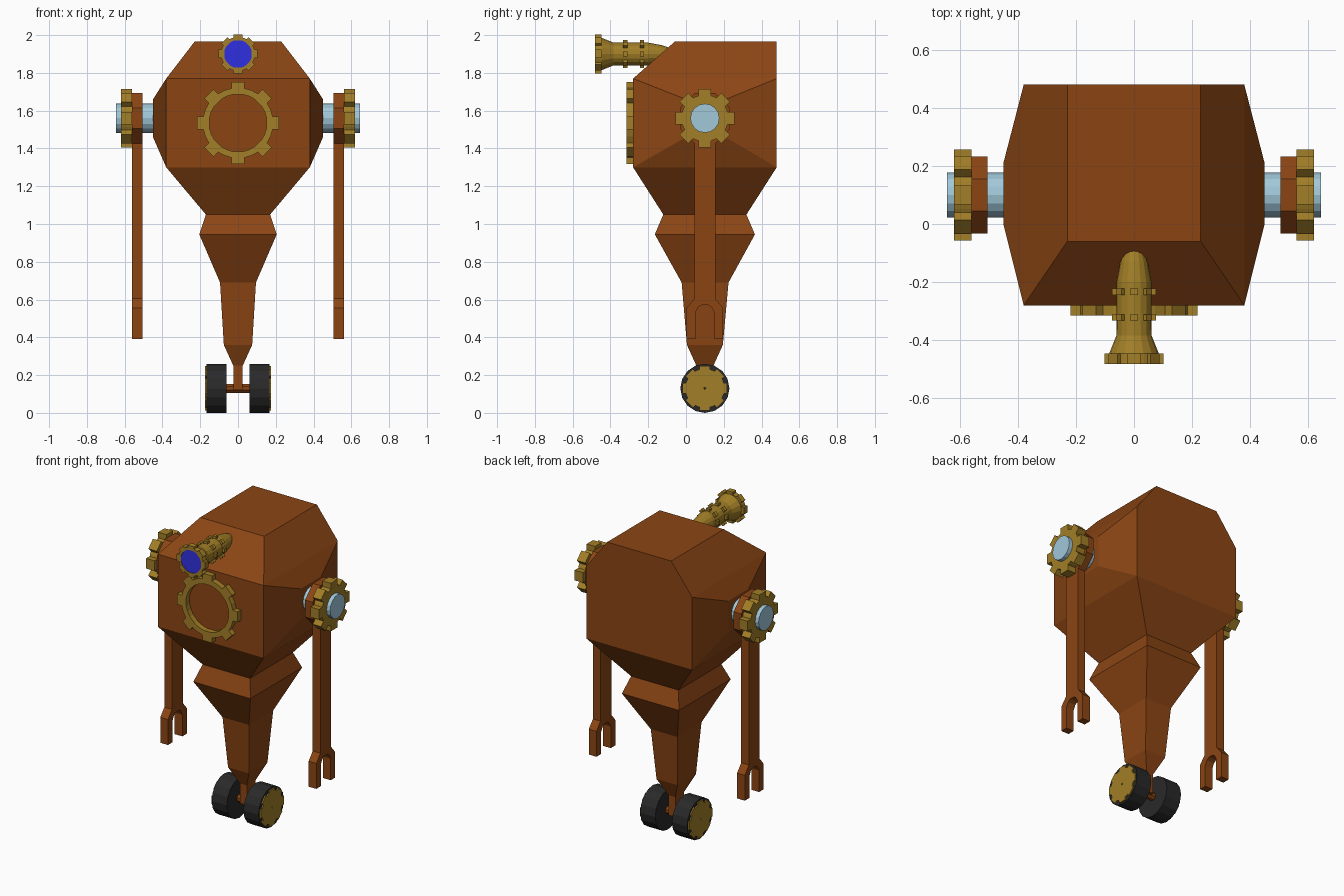
import bpy, bmesh
from math import sin, cos, pi, sqrt, atan2

if "Cube" in bpy.data.objects:
    bpy.data.objects.remove(bpy.data.objects["Cube"])

def material(name, rgb):
    m = bpy.data.materials.new(name)
    m.diffuse_color = (*rgb, 1)
    m.use_nodes = True
    m.node_tree.nodes["Principled BSDF"].inputs["Base Color"].default_value = m.diffuse_color
    return m

COPPER = material("copper", (0.26, 0.06, 0.007))
BRASS = material("brass", (0.36, 0.21, 0.02))
STEEL = material("pale_steel", (0.36, 0.58, 0.70))
RUBBER = material("rubber", (0.022, 0.022, 0.022))
LENS = material("blue_glass", (0.03, 0.03, 0.75))

def finish(name, bm, mat, mirror=False):
    bmesh.ops.recalc_face_normals(bm, faces=bm.faces)
    me = bpy.data.meshes.new(name)
    bm.to_mesh(me)
    bm.free()
    me.materials.append(mat)
    ob = bpy.data.objects.new(name, me)
    bpy.context.collection.objects.link(ob)
    if mirror:
        ob.modifiers.new("mirror", 'MIRROR').use_axis[0] = True
    return ob

def loft(rings, closed=False):
    """Bridge equal-length rings of 3D points; cap the ends or join last to first."""
    bm = bmesh.new()
    vs = [[bm.verts.new(p) for p in r] for r in rings]
    n = len(rings[0])
    for a, b in zip(vs, vs[1:] + (vs[:1] if closed else [])):
        for i in range(n):
            j = (i + 1) % n
            bm.faces.new((a[i], a[j], b[j], b[i]))
    if not closed:
        bm.faces.new(vs[0])
        bm.faces.new(vs[-1])
    return bm

def place(pts, axis, at, c=(0, 0)):
    """Put a 2D outline on a plane across the x or y axis."""
    if axis == 'x':
        return [(at, c[0] + u, c[1] + v) for u, v in pts]
    return [(c[0] + u, at, c[1] + v) for u, v in pts]

def circle(r, n=16, turn=0.0):
    return [(r * cos(2 * pi * i / n + turn), r * sin(2 * pi * i / n + turn)) for i in range(n)]

def prism(name, pts, axis, lo, hi, c, mat, mirror=False):
    return finish(name, loft([place(pts, axis, lo, c), place(pts, axis, hi, c)]), mat, mirror)

def gear(name, root, tip, width, bore, axis, lo, hi, c, mat, mirror=False, teeth=8):
    pts, w = [], width / 2
    base = sqrt(root * root - w * w)
    for k in range(teeth):
        a = 2 * pi * k / teeth
        for u, v in ((base, -w), (tip, -w), (tip, w), (base, w)):
            pts.append((u * cos(a) - v * sin(a), u * sin(a) + v * cos(a)))
        h = a + pi / teeth
        pts.append((root * cos(h), root * sin(h)))
    hole = [(bore * cos(atan2(v, u)), bore * sin(atan2(v, u))) for u, v in pts]
    rings = [place(p, axis, d, c) for p, d in ((hole, lo), (pts, lo), (pts, hi), (hole, hi))]
    return finish(name, loft(rings, closed=True), mat, mirror)

def box_loft(levels):
    """Rectangular sections: z, half width, front y, back y."""
    return loft([[(-w, f, z), (w, f, z), (w, b, z), (-w, b, z)] for z, w, f, b in levels])

# Faceted body tapering down to the leg
bm = box_loft([(1.965, .23, -.06, .48), (1.77, .38, -.28, .48), (1.30, .38, -.28, .48),
               (1.05, .17, -.12, .32), (.945, .205, -.165, .365), (.69, .095, -.023, .225),
               (.36, .075, .005, .195), (.25, .025, .055, .145), (.12, .025, .055, .145)])
bm.normal_update()
# Raised side panels that carry the shoulders
sides = [f for f in bm.faces if abs(f.normal.x) > .99 and f.calc_center_median().z > 1.5]
bmesh.ops.inset_individual(bm, faces=sides, thickness=.05)
for f in sides:
    mid = f.calc_center_median()
    for v in f.verts:
        v.co = (.45 if mid.x > 0 else -.45,
                .105 + (.105 if v.co.y > mid.y else -.105),
                1.56 + (.10 if v.co.z > mid.z else -.10))
finish("body", bm, COPPER)

# Toothed ring on the chest
gear("chest_ring", .187, .218, .068, .153, 'y', -.315, -.275, (0, 1.535), BRASS)

# Shoulders
hub = (.10, 1.56)
prism("shoulder_shafts", circle(.077), 'x', .44, .645, hub, STEEL, True)
gear("shoulder_gears", .124, .156, .066, .07, 'x', .56, .62, hub, BRASS, True)

# Arms: octagonal head, straight bar and two-pronged fork
half = [(.055, .133), (.133, .055), (.133, -.055), (.055, -.133), (.055, -.955), (.097, -1.005),
        (.097, -1.17), (.05, -1.17), (.05, -1.03), (.035, -1.0), (.015, -.988)]
prism("arms", half + [(-y, z) for y, z in reversed(half)], 'x', .505, .56, hub, COPPER, True)

# Wheels on an axle
axle = (.10, .13)
prism("axle", circle(.026, 8, pi / 8), 'x', -.08, .08, axle, COPPER)
prism("wheels", circle(.13), 'x', .06, .168, axle, RUBBER, True)
gear("wheel_caps", .104, .118, .055, .005, 'x', .16, .176, axle, BRASS, True)

# Telescope eye
eye = (0, 1.9)
tube = [(-.475, .085), (-.445, .085), (-.385, .061), (-.20, .06), (-.13, .047), (-.06, .025)]
finish("telescope_tube", loft([place(circle(r), 'y', y, eye) for y, r in tube]), BRASS)
gear("telescope_rim", .09, .102, .045, .074, 'y', -.483, -.447, eye, BRASS)
for i, y in enumerate((-.322, -.233)):
    gear(f"telescope_band_{i + 1}", .061, .075, .026, .05, 'y', y - .011, y + .011, eye, BRASS)
prism("lens", circle(.076, 24), 'y', -.479, -.46, eye, LENS)
